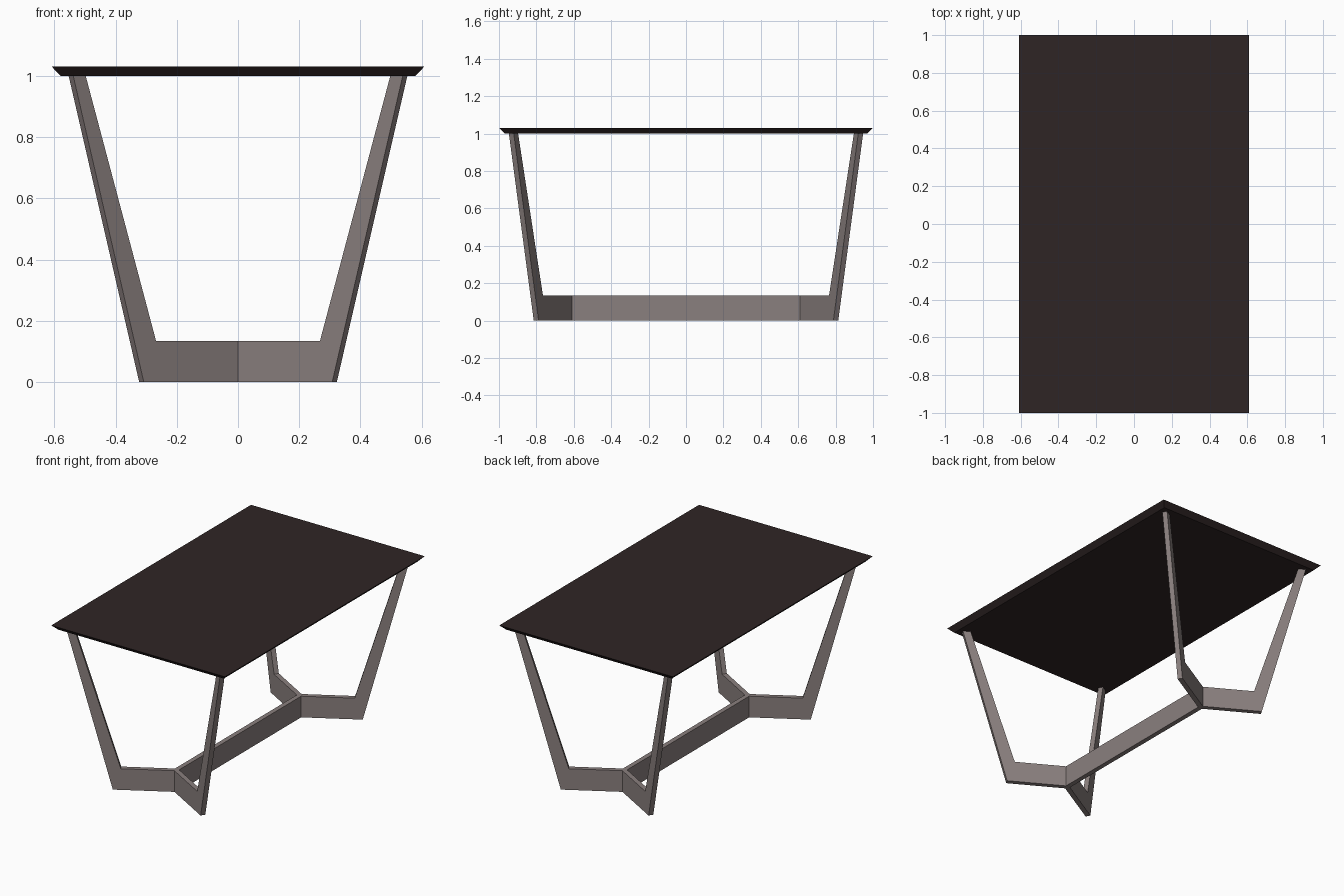
import bpy, bmesh, math

if "Cube" in bpy.data.objects:
    bpy.data.objects.remove(bpy.data.objects["Cube"])

def material(name, rgb):
    m = bpy.data.materials.new(name)
    m.diffuse_color = (*rgb, 1)
    m.use_nodes = True
    m.node_tree.nodes["Principled BSDF"].inputs["Base Color"].default_value = m.diffuse_color
    return m

def make_object(name, bm, mat):
    bmesh.ops.remove_doubles(bm, verts=bm.verts[:], dist=1e-5)
    bmesh.ops.recalc_face_normals(bm, faces=bm.faces[:])
    me = bpy.data.meshes.new(name)
    bm.to_mesh(me)
    bm.free()
    me.materials.append(mat)
    ob = bpy.data.objects.new(name, me)
    bpy.context.collection.objects.link(ob)
    return ob

def prism(bm, a, b, skip=()):
    """Closed prism between two matching outlines, leaving out the skipped sides."""
    va = [bm.verts.new(p) for p in a]
    vb = [bm.verts.new(p) for p in b]
    bm.faces.new(va)
    bm.faces.new(vb)
    n = len(a)
    for i in range(n):
        if i not in skip:
            j = (i + 1) % n
            bm.faces.new((va[i], va[j], vb[j], vb[i]))

wood = material("dark brown wood", (0.028, 0.018, 0.018))
metal = material("warm grey metal", (0.255, 0.215, 0.21))

# Tabletop with undercut bevelled edge
def rect(x, y, z):
    return [(-x, -y, z), (x, -y, z), (x, y, z), (-x, y, z)]
bm = bmesh.new()
prism(bm, rect(0.579, 0.97, 1.0), rect(0.609, 1.0, 1.031))
make_object("tabletop", bm, wood)

# Frame: long stretcher that forks at 120 degrees into four tapered legs
H = 0.015            # half thickness
C = 0.619            # fork centre in y
R = H / math.sin(math.radians(60))
Z = 0.134            # stretcher height
bm = bmesh.new()
plan = [(H, -C + R / 2), (H, C - R / 2), (0, C + R),
        (-H, C - R / 2), (-H, -C + R / 2), (0, -C - R)]
prism(bm, [(x, y, 0) for x, y in plan], [(x, y, Z) for x, y in plan],
      skip=(1, 2, 4, 5))

# Leg side profile: distance from fork centre, height
profile = [(R / 2, 0), (0.364, 0), (0.63, 1.0), (0.583, 1.0), (0.3176, Z), (R / 2, Z)]
ca, sa = math.cos(math.radians(30)), math.sin(math.radians(30))
for sx in (-1, 1):
    for sy in (-1, 1):
        def side(o):
            return [(sx * (d * ca - o * sa), sy * (C + d * sa + o * ca), z)
                    for d, z in profile]
        prism(bm, side(-H), side(H), skip=(5,))
make_object("leg_frame", bm, metal)
